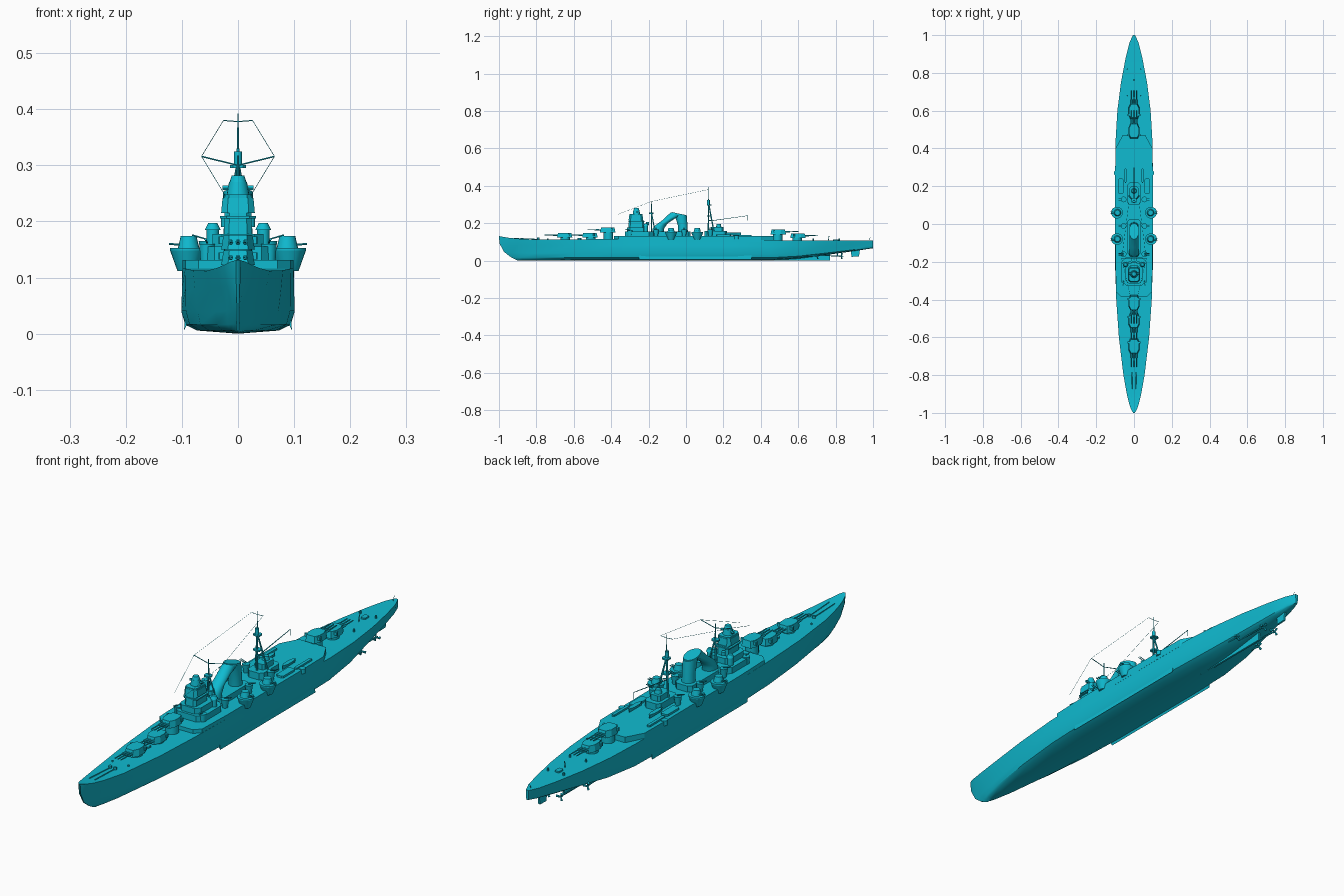
import bpy, bmesh, math
from mathutils import Vector

old = bpy.data.objects.get("Cube")
if old:
    bpy.data.objects.remove(old, do_unlink=True)

COLOR = (0.005, 0.5, 0.64, 1)
paint = bpy.data.materials.new("turquoise paint")
paint.use_nodes = True
paint.diffuse_color = COLOR
paint.node_tree.nodes["Principled BSDF"].inputs["Base Color"].default_value = COLOR


def finish(name, bm, smooth=False):
    bmesh.ops.recalc_face_normals(bm, faces=bm.faces)
    mesh = bpy.data.meshes.new(name)
    bm.to_mesh(mesh)
    bm.free()
    mesh.materials.append(paint)
    obj = bpy.data.objects.new(name, mesh)
    bpy.context.collection.objects.link(obj)
    if smooth:
        bpy.ops.object.select_all(action='DESELECT')
        obj.select_set(True)
        bpy.context.view_layer.objects.active = obj
        bpy.ops.object.shade_smooth_by_angle(angle=math.radians(35))
    return obj


def loft(name, rings, smooth=False):
    """Skin a list of equal closed rings and cap both ends."""
    bm = bmesh.new()
    loops = [[bm.verts.new(p) for p in ring] for ring in rings]
    n = len(loops[0])
    for a, b in zip(loops, loops[1:]):
        for i in range(n):
            j = (i + 1) % n
            bm.faces.new((a[i], a[j], b[j], b[i]))
    bm.faces.new(loops[0])
    bm.faces.new(loops[-1])
    return finish(name, bm, smooth)


def prism(name, outline, z0, z1, taper=1.0):
    """Extrude a plan outline upward, shrinking the top about its middle."""
    cx = sum(p[0] for p in outline) / len(outline)
    cy = sum(p[1] for p in outline) / len(outline)
    top = [(cx + (x - cx) * taper, cy + (y - cy) * taper, z1) for x, y in outline]
    return loft(name, [[(x, y, z0) for x, y in outline], top])


def box(name, x, y, z0, z1, w, d, taper=1.0):
    c = 0.18 * min(w, d)
    w, d = w / 2, d / 2
    half = [(w, c - d), (w, d - c), (w - c, d), (c - w, d),
            (-w, d - c), (-w, c - d), (c - w, -d), (w - c, -d)]
    return prism(name, [(x + a, y + b) for a, b in half], z0, z1, taper)


def drum(name, x, y, z0, z1, r, top=None, stretch=1.0, n=20):
    top = r if top is None else top
    ring = lambda q, z: [(x + q * math.cos(k * math.tau / n),
                          y + q * stretch * math.sin(k * math.tau / n), z) for k in range(n)]
    return loft(name, [ring(r, z0), ring(top, z1)], True)


def rod(name, a, b, r, r2=None, n=6):
    a, b = Vector(a), Vector(b)
    turn = (b - a).to_track_quat('Z', 'Y')
    ring = lambda c, q: [c + turn @ Vector((q * math.cos(k * math.tau / n),
                                            q * math.sin(k * math.tau / n), 0)) for k in range(n)]
    return loft(name, [ring(a, r), ring(b, r if r2 is None else r2)])


# Hull stations: y, deck half width, lower half width, keel z, deck z, stem rake
STATIONS = [
    (-1, .004, .002, 0, .131, .1), (-.985, .014, .004, 0, .128, .088),
    (-.95, .026, .01, 0, .122, .06), (-.9, .038, .02, 0, .117, .03),
    (-.8, .056, .04, 0, .112, 0), (-.6, .08, .072, 0, .113, 0),
    (-.4, .094, .093, 0, .116, 0), (-.2, .099, .101, 0, .116, 0),
    (.25, .099, .101, 0, .113, 0), (.45, .097, .095, 0, .109, 0),
    (.6, .088, .08, .01, .107, 0), (.75, .069, .055, .03, .106, 0),
    (.88, .044, .034, .048, .106, 0), (.96, .024, .019, .06, .106, 0), (1, .006, .005, .066, .106, 0)]
SECTION = [(0, 0, 0), (.72, .05, 0), (.93, .14, 0), (1, .35, 0), (1, .7, .6), (1, 1, 1)]


def hull_ring(y, wd, wl, zk, zd, rake):
    half = [(f * (wl + (wd - wl) * m), y + rake * (1 - t) ** 3, zk + t * (zd - zk))
            for f, t, m in SECTION]
    return half + [(-x, q, z) for x, q, z in reversed(half[1:])]


loft("hull", [hull_ring(*s) for s in STATIONS], True)

# Raised midships deck, narrowed at both ends
side = [(.07, -.385), (.094, -.36), (.099, -.2), (.1, .25), (.098, .4), (.06, .47)]
prism("upper_deck", side + [(-x, y) for x, y in reversed(side)], .1, .131)

# Underwater fittings
loft("skeg", [[(x, .4, 0), (x, .77, 0), (x, .77, .045), (x, .4, .03)] for x in (-.004, .004)])
loft("rudder", [[(x, .885, .02), (x, .925, .022), (x, .93, .06), (x, .88, .06)] for x in (-.004, .004)])
for s in (-1, 1):
    loft("bilge_keel", [[(s * .088, y, .022), (s * .095, y, .03), (s * .096, y, .006)]
                        for y in (-.25, .35)])
    for x, y in ((.055, .7), (.028, .83)):
        rod("propeller_shaft", (s * x, y - .2, .03), (s * x, y, .024), .003)
        rod("shaft_strut", (s * x, y - .02, .025), (s * x * .8, y - .02, .055), .003)
        rod("propeller_hub", (s * x, y - .008, .024), (s * x, y + .012, .024), .005, .001)
        for k in range(3):
            a = k * math.tau / 3
            ex, ez = math.cos(a), math.sin(a)
            rod("propeller_blade", (s * x, y, .024), (s * x + .016 * ex, y + .004, .024 + .016 * ez), .002, .005)


# Main battery: low and superfiring triple turrets
def turret(y, z, d, base):
    drum("barbette", 0, y, base, z, .025)
    plan = [(.018, .045), (.03, .02), (.03, -.015), (.02, -.038)]
    plan += [(-x, q) for x, q in reversed(plan)]
    prism("turret_house", [(x, y + d * q) for x, q in plan], z, z + .026, .86)
    box("turret_rangefinder", 0, y - d * .018, z + .01, z + .023, .07, .01)
    for x in (-.013, 0, .013):
        rod("gun_sleeve", (x, y + d * .035, z + .013), (x, y + d * .065, z + .014), .0045)
        rod("gun_barrel", (x, y + d * .05, z + .014), (x, y + d * .112, z + .015), .003, .0022)


for y, z, d, base in ((-.645, .122, -1, .11), (-.51, .122, -1, .11), (-.415, .15, -1, .11),
                      (.49, .14, 1, .1), (.595, .12, 1, .1)):
    turret(y, z, d, base)

# Forward superstructure and bridge tower
box("bridge_base", 0, -.25, .13, .155, .13, .15)
box("bridge_lower", 0, -.26, .155, .178, .09, .11)
box("bridge_trunk", 0, -.265, .178, .215, .05, .085, .95)
box("bridge_wings", 0, -.265, .205, .21, .064, .09)
box("bridge_house", 0, -.268, .215, .242, .06, .078, .92)
box("compass_platform", 0, -.268, .242, .248, .05, .07)
drum("director_tower", 0, -.265, .248, .27, .02, .016)
drum("director_cap", 0, -.265, .27, .282, .015, .011)
rod("rangefinder_arm", (-.028, -.262, .26), (.028, -.262, .26), .005)
for s in (-1, 1):
    drum("side_director", s * .045, -.215, .155, .185, .011)
    drum("director_hood", s * .045, -.215, .185, .197, .014, .008)
    drum("searchlight", s * .022, -.205, .19, .205, .008)
    drum("light_gun_tub", s * .055, -.3, .131, .16, .012, .014)
    rod("light_gun", (s * .055, -.3, .162), (s * .058, -.325, .168), .002)

# Foremast
rod("foremast", (0, -.185, .15), (0, -.185, .318), .004, .002)
for s in (-1, 1):
    rod("foremast_leg", (s * .022, -.165, .15), (0, -.185, .26), .003)
    rod("foremast_yard", (0, -.185, .3), (s * .065, -.185, .316), .0015)
box("foremast_top", 0, -.187, .25, .256, .028, .024)

# Funnel: swept forward uptake merged with an upright aft uptake
def funnel_ring(y, z, ry, rx, slope=0.0):
    a = [k * math.tau / 24 for k in range(24)]
    return [(rx * math.cos(t), y + ry * math.sin(t), z + slope * math.sin(t)) for t in a]


loft("funnel_forward_uptake", [funnel_ring(*r) for r in (
    (-.15, .13, .032, .028), (-.148, .17, .03, .027), (-.133, .192, .034, .025, .006),
    (-.09, .222, .036, .024, .006), (-.045, .25, .036, .024, -.008))], True)
loft("funnel_aft_uptake", [funnel_ring(*r) for r in (
    (-.015, .13, .026, .026), (-.018, .19, .026, .024), (-.03, .248, .034, .025, -.008))], True)
loft("funnel_cap", [funnel_ring(*r) for r in (
    (-.038, .243, .038, .027, -.008), (-.038, .251, .038, .027, -.008))], True)
box("funnel_house", 0, -.07, .13, .155, .075, .19)

# Secondary gun mounts on sponsons, both sides
for s in (-1, 1):
    for y in (-.08, .06):
        drum("sponson", s * .09, y, .112, .148, .018, .031)
        drum("sponson_rail", s * .09, y, .148, .153, .031)
        drum("secondary_shield", s * .088, y, .153, .174, .019, .014)
        for q in (-.005, .005):
            rod("secondary_barrel", (s * .095, y + q, .158), (s * .123, y + q, .16), .002)
    for y in (-.16, -.01, .13):
        drum("light_gun_platform", s * .055, y, .131, .165, .01, .015)
        for q in (-.004, .004):
            rod("light_gun", (s * .055, y + q, .168), (s * .082, y + q, .176), .0015)
    drum("deck_edge_tub", s * .094, .27, .115, .134, .013, n=16)
    box("torpedo_housing", s * .07, .2, .131, .139, .03, .08)
    box("catapult", s * .078, .3, .131, .138, .012, .1)
    # Ship's boats
    loft("boat", [[(s * .045 - w, y, .15), (s * .045, y, .134), (s * .045 + w, y, .15)]
                  for y, w in ((.215, .001), (.235, .009), (.275, .009), (.295, .003))])

# Aft superstructure, tripod mainmast and crane
box("aft_house", 0, .16, .131, .158, .07, .12)
box("aft_control", 0, .165, .158, .18, .045, .07)
drum("aft_director", 0, .175, .18, .195, .014, .011)
rod("mainmast", (0, .12, .13), (0, .12, .33), .005, .003)
rod("topmast", (0, .122, .32), (0, .122, .392), .002, .001)
for s in (-1, 1):
    rod("mainmast_leg", (s * .028, .15, .15), (0, .122, .3), .0035)
    rod("mainmast_brace", (s * .016, .137, .215), (0, .12, .215), .0025)
    rod("mainmast_yard", (0, .122, .378), (s * .026, .122, .38), .001)
for z in (.235, .295):
    box("mast_platform", 0, .124, z, z + .006, .028, .026)
drum("mast_lookout", 0, .12, .3, .325, .007)
rod("crane_boom", (0, .13, .212), (0, .33, .24), .002, .0012)
rod("crane_hook_line", (0, .33, .24), (0, .33, .215), .0008)

# Aerial wires from main topmast to foremast yard to bridge front
for s in (-1, 1):
    route = [(s * .026, .122, .38), (s * .065, -.185, .316), (s * .022, -.37, .245)]
    for a, b in zip(route, route[1:]):
        rod("aerial_wire", a, b, .0006, n=4)

# Deck fittings at bow and stern
for s in (-1, 1):
    rod("anchor_chain", (s * .012, -.92, .12), (s * .01, -.79, .114), .002)
    drum("capstan", s * .011, -.79, .11, .122, .006, n=12)
    for y in (-.74, .68, .82):
        drum("bollard", s * .035, y, .1, .117, .004, n=8)
box("forward_hatch", 0, -.57, .11, .12, .02, .02)
box("stern_hatch", 0, .8, .1, .112, .02, .03)
rod("stern_crane", (0, .76, .1), (0, .765, .132), .002)
rod("ensign_staff", (0, .975, .1), (0, .985, .125), .001)
